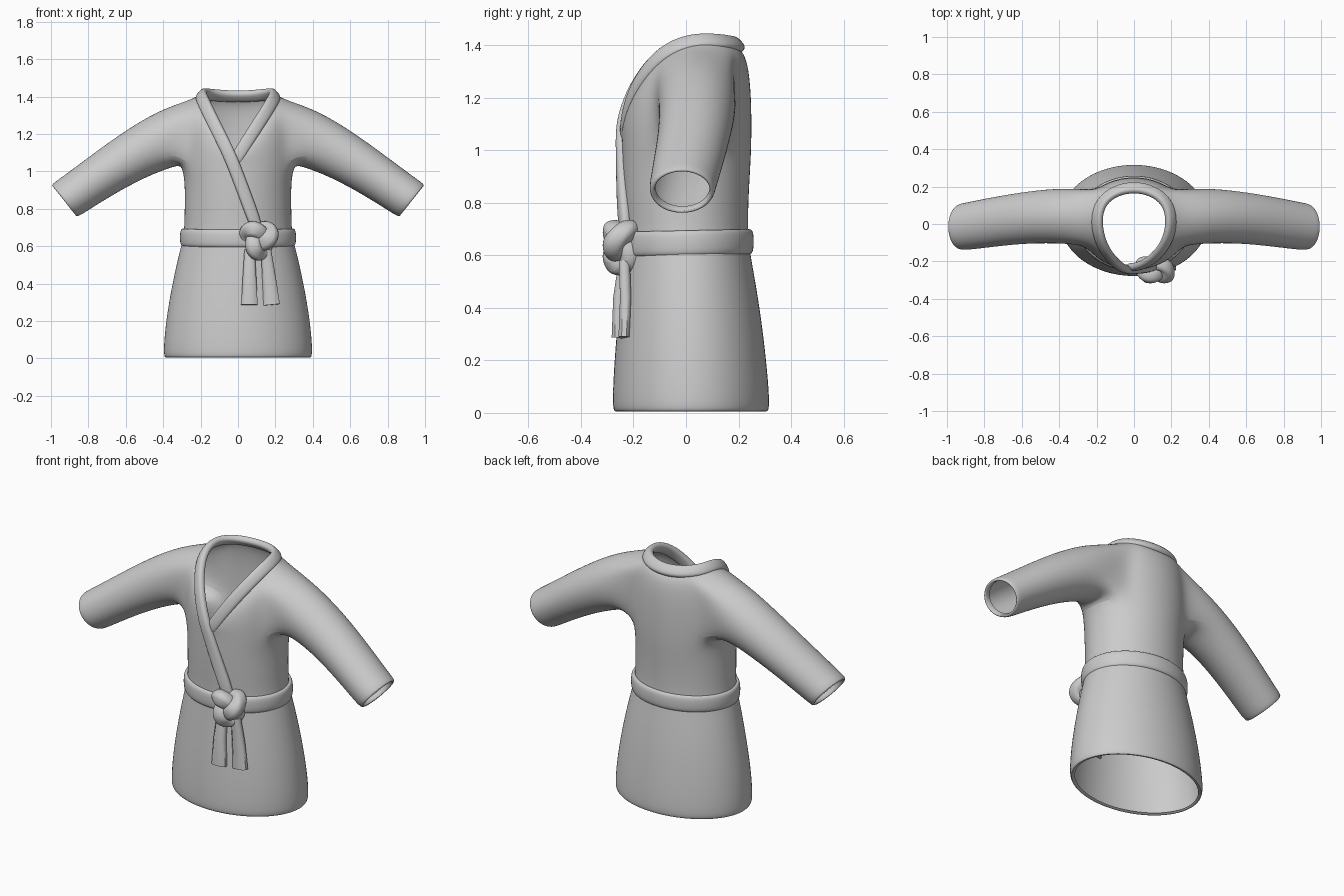
import bpy, bmesh, math
from mathutils import Vector as V

if "Cube" in bpy.data.objects:
    bpy.data.objects.remove(bpy.data.objects["Cube"])


def finish(name, bm, levels, mirror=False):
    bmesh.ops.recalc_face_normals(bm, faces=bm.faces)
    me = bpy.data.meshes.new(name)
    bm.to_mesh(me)
    bm.free()
    ob = bpy.data.objects.new(name, me)
    bpy.context.collection.objects.link(ob)
    if mirror:
        m = ob.modifiers.new("mirror", 'MIRROR')
        m.use_clip = True
    if levels:
        s = ob.modifiers.new("smooth", 'SUBSURF')
        s.levels = s.render_levels = levels
    bpy.ops.object.select_all(action='DESELECT')
    ob.select_set(True)
    bpy.context.view_layer.objects.active = ob
    bpy.ops.object.shade_smooth_by_angle(angle=math.radians(50))
    return ob


def sweep(name, path, normals, widths, thick, closed=False, levels=2):
    """Sweep a rounded flat strip along a path; normals face away from the body."""
    section = [(.5, .22), (.32, .5), (-.32, .5), (-.5, .22),
               (-.5, -.22), (-.32, -.5), (.32, -.5), (.5, -.22)]
    bm = bmesh.new()
    n, rings = len(path), []
    for i, p in enumerate(path):
        a = path[(i - 1) % n] if closed else path[max(i - 1, 0)]
        b = path[(i + 1) % n] if closed else path[min(i + 1, n - 1)]
        t = (V(b) - V(a)).normalized()
        side = t.cross(V(normals[i])).normalized()
        out = side.cross(t)
        w = widths[i] if isinstance(widths, list) else widths
        rings.append([bm.verts.new(V(p) + side * w * u + out * thick * v)
                      for u, v in section])
    for i in range(n if closed else n - 1):
        r, s = rings[i], rings[(i + 1) % n]
        for j in range(8):
            bm.faces.new((r[j], r[(j + 1) % 8], s[(j + 1) % 8], s[j]))
    if not closed:
        bm.faces.new(rings[0])
        bm.faces.new(rings[-1][::-1])
    return finish(name, bm, levels)


# Robe: half of the torso (hem to armpit as z, half width, front y, back y), then mirrored
hoops = [(.012, .375, -.255, .297), (0, .394, -.276, .314), (.03, .404, -.284, .323),
         (.2, .390, -.276, .309), (.4, .355, -.258, .284), (.58, .314, -.240, .252),
         (.66, .290, -.232, .238), (.8, .288, -.240, .239), (.93, .286, -.245, .247),
         (1.03, .300, -.245, .252)]
neck = [(0, -.243, 1.06), (.045, -.228, 1.14), (.095, -.193, 1.22), (.145, -.14, 1.30),
        (.18, -.07, 1.37), (.195, 0, 1.405), (.20, .05, 1.415), (.195, .09, 1.415),
        (.175, .13, 1.41), (.14, .165, 1.405), (.1, .185, 1.40), (.05, .195, 1.395),
        (0, .2, 1.39)]
bm = bmesh.new()
rows = []
for z, rx, yf, yb in hoops:
    row = []
    for k in range(13):
        a = math.radians(15 * (k - 6))
        x = 0 if k in (0, 12) else rx * math.cos(a)
        row.append(bm.verts.new((x, (yf + yb) / 2 + (yb - yf) / 2 * math.sin(a), z)))
    rows.append(row)
arm = len(rows) - 1
# Chest and shoulders curve from the armpit hoop over to the neckline
for t in (.25, .5, .73, 1):
    row = []
    for k in range(13):
        a, c = rows[arm][k].co, V(neck[k])
        b = V((a.x * 1.05, a.y * 1.03, c.z - .01))
        row.append(bm.verts.new(a * (1 - t) ** 2 + b * 2 * t * (1 - t) + c * t * t))
    rows.append(row)
for i in range(len(rows) - 1):
    for k in range(12):
        if not (arm <= i < arm + 3 and 4 <= k < 9):  # leave the armhole open
            bm.faces.new((rows[i][k], rows[i][k + 1], rows[i + 1][k + 1], rows[i + 1][k]))
# Sleeve grown from the armhole: centre, upward half-axis, half depth
loop = ([rows[arm][k] for k in range(4, 10)] + [rows[arm + 1][9], rows[arm + 2][9]]
        + [rows[arm + 3][k] for k in range(9, 3, -1)] + [rows[arm + 2][4], rows[arm + 1][4]])
sleeve = [((.375, .045, 1.182), (.045, 0, .152), .152), ((.56, .037, 1.088), (.062, 0, .122), .142),
          ((.74, .013, .972), (.066, 0, .102), .136), ((.89, -.012, .868), (.070, 0, .091), .130),
          ((.931, -.015, .842), (.071, 0, .089), .126), ((.930, -.015, .842), (.058, 0, .073), .106),
          ((.905, -.013, .860), (.058, 0, .075), .106)]
for c, up, hy in sleeve:
    new = []
    for j in range(16):
        a = math.radians(-90 + (j - 2.5) * 22.5)
        new.append(bm.verts.new(V(c) + V(up) * math.sin(a) + V((0, hy * math.cos(a), 0))))
    for j in range(16):
        bm.faces.new((loop[j], loop[(j + 1) % 16], new[(j + 1) % 16], new[j]))
    loop = new
finish("robe", bm, 2, mirror=True)

# Collar: one band from the waist, round the neck, down to the crossing
left = [(.115, -.230, .66), (.05, -.243, .84), (-.01, -.246, 1.0), (-.05, -.246, 1.1),
        (-.105, -.207, 1.21), (-.155, -.145, 1.31), (-.19, -.065, 1.385),
        (-.202, .03, 1.415), (-.178, .12, 1.413), (-.1, .18, 1.405)]
right = [(.1, .18, 1.405), (.178, .12, 1.413), (.202, .03, 1.415), (.19, -.065, 1.385),
         (.145, -.145, 1.31), (.08, -.205, 1.21), (.012, -.232, 1.1), (-.025, -.228, 1.04)]
path = left + [(0, .2, 1.4)] + right
sweep("collar", path, [(x, y - .02, max(0, z - 1.1) * .6) for x, y, z in path], .07, .045)

# Belt
ring = [(math.cos(i * math.pi / 12), math.sin(i * math.pi / 12)) for i in range(24)]
sweep("belt", [(.297 * c, .003 + .241 * s, .647 + .02 * s * .25) for c, s in ring],
      [(c, s, 0) for c, s in ring], .096, .034, closed=True)

# Knot: an interlaced loop of cord
ts = [i * math.tau / 36 for i in range(36)]
cord = [(.112 + .0235 * (math.sin(t) + 2 * math.sin(2 * t)), -.245 - .034 * math.sin(3 * t),
         .64 + .0255 * (math.cos(t) - 2 * math.cos(2 * t))) for t in ts]
sweep("knot", cord, [(0, -1, 0)] * 36, .088, .084, closed=True)

# Belt tails
for name, x0, x1, y1 in (("tail_left", .062, .061, -.262), ("tail_right", .15, .18, -.236)):
    sweep(name, [(x0, -.235, .58), ((x0 + x1) / 2, y1 + .006, .44), (x1, y1, .287)],
          [(0, -1, 0)] * 3, [.055, .072, .088], .042, levels=0)
